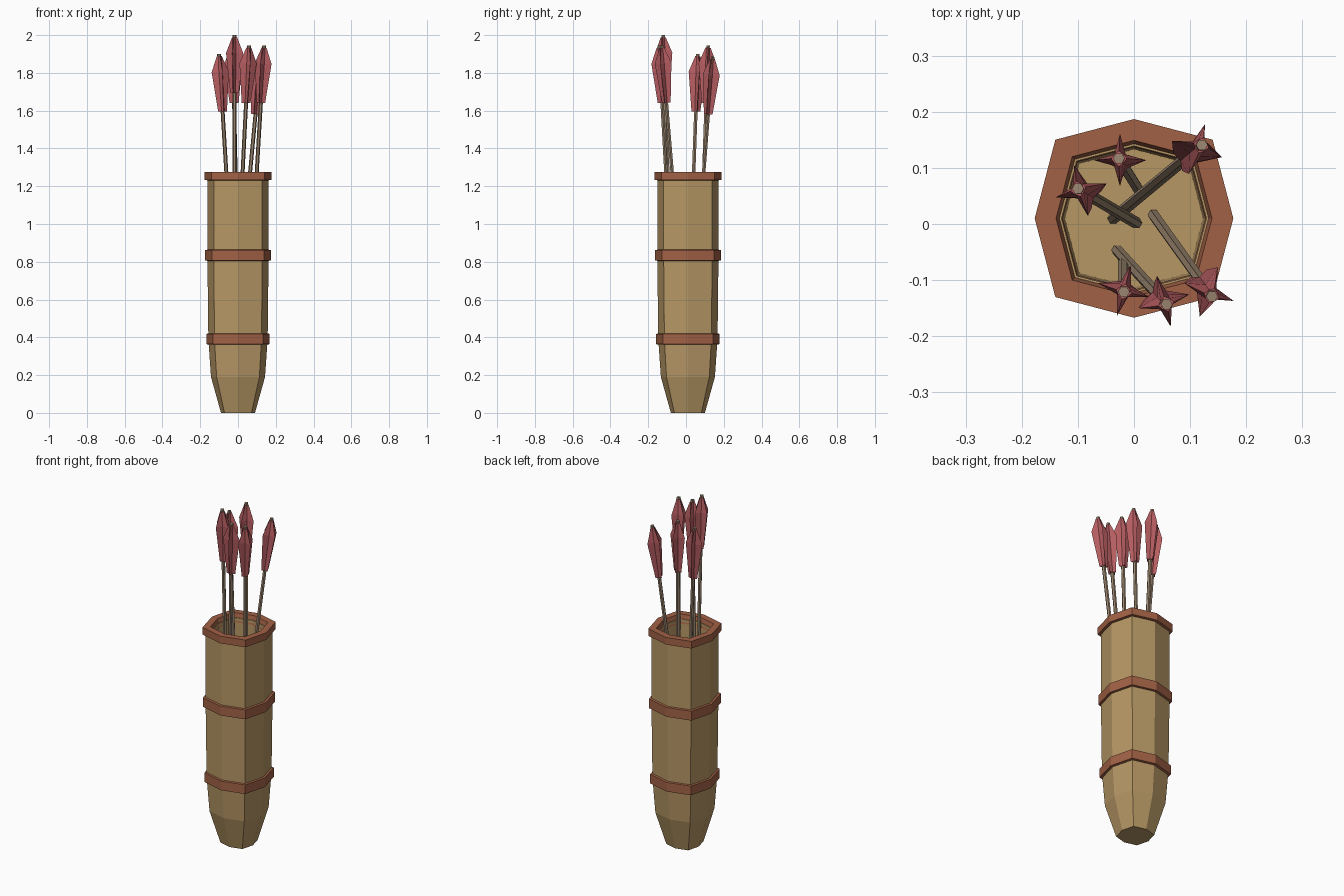
import bpy, bmesh
from math import sin, cos, pi, radians
from mathutils import Vector

if "Cube" in bpy.data.objects:
    bpy.data.objects.remove(bpy.data.objects["Cube"])

CY = 0.01  # quiver axis sits slightly behind centre


def material(name, rgb):
    m = bpy.data.materials.new(name)
    m.diffuse_color = (*rgb, 1)
    m.use_nodes = True
    m.node_tree.nodes["Principled BSDF"].inputs["Base Color"].default_value = m.diffuse_color
    return m


TAN = material("tan_leather", (0.47, 0.31, 0.13))
RED_BROWN = material("red_brown_leather", (0.36, 0.12, 0.06))
WOOD = material("shaft_wood", (0.33, 0.24, 0.16))
FEATHER = material("red_feather", (0.47, 0.11, 0.12))


def octagon(r, z):
    # squarish octagon: the diagonal corners reach further out
    return [Vector((r * k * cos(i * pi / 4), r * k * sin(i * pi / 4) + CY, z))
            for i in range(8) for k in [1.12 if i % 2 else 1.0]]


def star(r_out, r_in, z, turn):
    return [Vector((r * cos(i * pi / 4 + turn), r * sin(i * pi / 4 + turn), z))
            for i in range(8) for r in [r_in if i % 2 else r_out]]


def circle(r, z, n=6):
    return [Vector((r * cos(2 * pi * i / n), r * sin(2 * pi * i / n), z)) for i in range(n)]


def loft(name, rings, mat, closed=False):
    """Skin a list of rings; cap the ends, or join last to first if closed."""
    bm = bmesh.new()
    loops = [[bm.verts.new(p) for p in ring] for ring in rings]
    n = len(loops[0])
    pairs = list(zip(loops, loops[1:]))
    if closed:
        pairs.append((loops[-1], loops[0]))
    for a, b in pairs:
        for i in range(n):
            j = (i + 1) % n
            bm.faces.new((a[i], a[j], b[j], b[i]))
    if not closed:
        bm.faces.new(loops[0][::-1])
        bm.faces.new(loops[-1])
    bmesh.ops.recalc_face_normals(bm, faces=bm.faces)
    me = bpy.data.meshes.new(name)
    bm.to_mesh(me)
    bm.free()
    me.materials.append(mat)
    ob = bpy.data.objects.new(name, me)
    bpy.context.collection.objects.link(ob)
    return ob


# hollow quiver body: outside up, over the lip, inside down to the floor
body = [(0.09, 0), (0.143, 0.19), (0.157, 0.39), (0.162, 0.83), (0.162, 1.25),
        (0.129, 1.25), (0.123, 0.19)]
loft("quiver_body", [octagon(r, z) for r, z in body], TAN)

# straps and rim
for name, r, z0, z1 in (("lower_strap", 0.168, 0.36, 0.422),
                        ("upper_strap", 0.174, 0.803, 0.866)):
    prof = [(0.15, z0), (r, z0 + 0.004), (r, z1 - 0.004), (0.15, z1)]
    loft(name, [octagon(*p) for p in prof], RED_BROWN, closed=True)
rim = [(0.15, 1.23), (0.177, 1.233), (0.177, 1.275), (0.139, 1.275), (0.127, 1.225)]
loft("rim", [octagon(*p) for p in rim], RED_BROWN, closed=True)

# arrows: tip xyz, foot xy (on the quiver floor), feather turn in degrees
arrows = [
    ((-0.100, 0.063, 1.90), (0.004, 0.002), 15),
    ((-0.027, 0.117, 1.945), (0.010, 0.058), 0),
    ((-0.018, -0.121, 2.00), (-0.018, -0.060), -15),
    ((0.058, -0.143, 1.945), (-0.030, -0.047), 15),
    ((0.121, 0.141, 1.885), (-0.037, 0.010), -18),
    ((0.139, -0.129, 1.945), (0.035, 0.016), -20),
]
for k, (tip, foot, deg) in enumerate(arrows, 1):
    tip, foot = Vector(tip), Vector((*foot, 0.19))
    axis = tip - foot
    rot = Vector((0, 0, 1)).rotation_difference(axis)
    turn = radians(deg)
    shaft = loft(f"arrow_shaft_{k}", [circle(0.0105, -axis.length), circle(0.0105, 0)], WOOD)
    # four tapered vanes as one star-section loft
    vanes = [(0.024, 0.011, -0.305), (0.047, 0.0145, -0.095), (0.014, 0.0115, -0.012)]
    fletch = loft(f"arrow_feathers_{k}", [star(a, b, z, turn) for a, b, z in vanes], FEATHER)
    for ob in (shaft, fletch):
        ob.rotation_mode = 'QUATERNION'
        ob.rotation_quaternion = rot
        ob.location = tip
